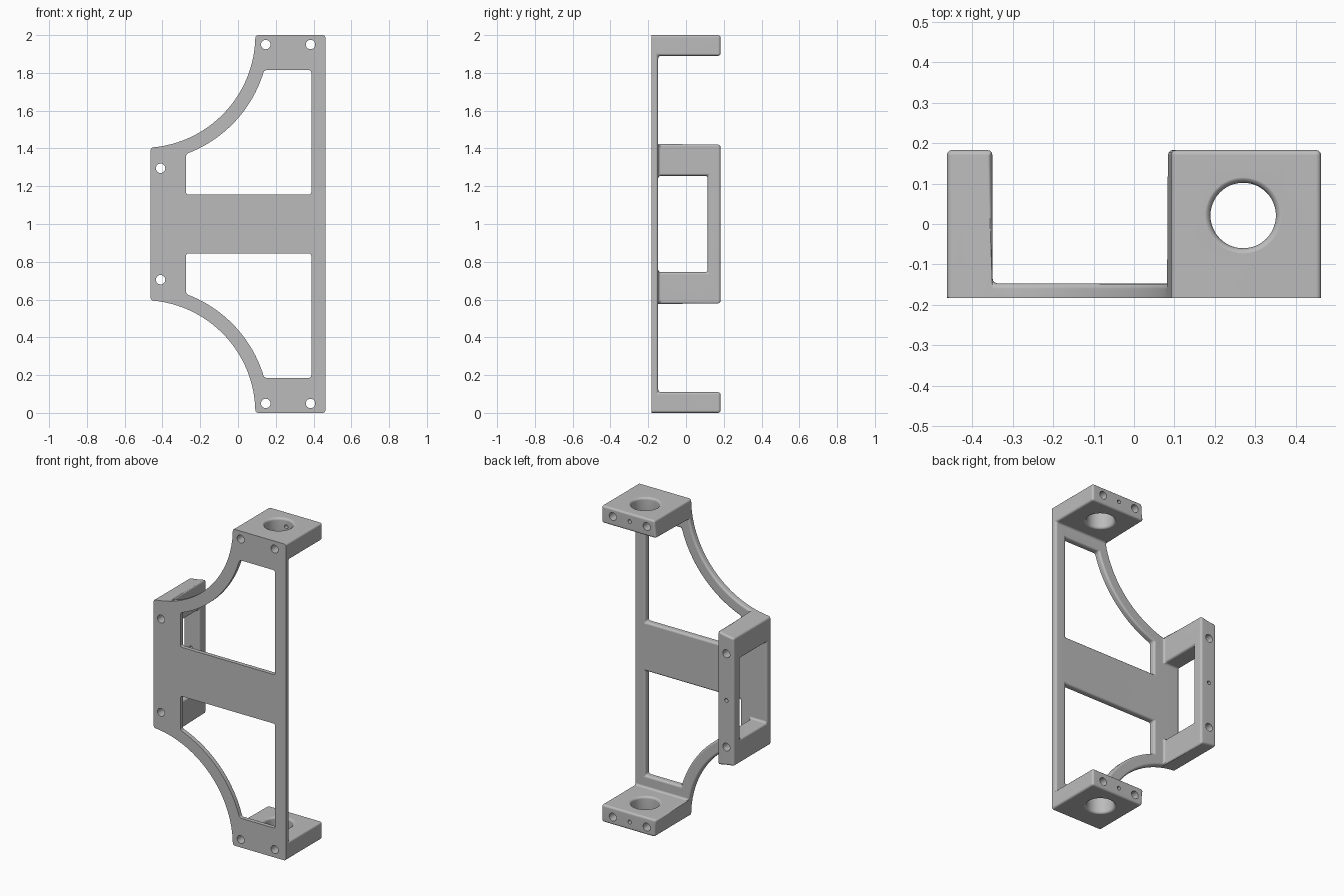
import bpy
import bmesh
from math import sin, cos, asin, acos, pi, radians

cube = bpy.data.objects.get("Cube")
if cube:
    bpy.data.objects.remove(cube, do_unlink=True)

# Overall sizes
W, D, H = 0.463, 0.183, 2.0       # half width, half depth, height
PLATE_BACK = -0.147               # rear face of the thin plate
FRAME_X = -0.35                   # inner face of the side frame
BLOCK_Z = 1.89                    # underside of the top block
ARC_X, ARC_Z = -0.505, 2.0        # centre of the concave arcs
R_OUT, R_IN = 0.597, 0.67
ROUND = 0.013

grey = bpy.data.materials.new("Plain grey")
grey.use_nodes = True
grey.diffuse_color = (0.5, 0.5, 0.5, 1)
grey.node_tree.nodes["Principled BSDF"].inputs["Base Color"].default_value = (0.5, 0.5, 0.5, 1)


def make_object(name, bm):
    bmesh.ops.recalc_face_normals(bm, faces=bm.faces[:])
    mesh = bpy.data.meshes.new(name)
    bm.to_mesh(mesh)
    bm.free()
    obj = bpy.data.objects.new(name, mesh)
    bpy.context.collection.objects.link(obj)
    return obj


def prism(name, outline, y0, y1):
    """Extrude an x-z outline along y."""
    bm = bmesh.new()
    face = bm.faces.new([bm.verts.new((x, y0, z)) for x, z in outline])
    new = bmesh.ops.extrude_face_region(bm, geom=[face])["geom"]
    bmesh.ops.translate(bm, vec=(0, y1 - y0, 0),
                        verts=[v for v in new if isinstance(v, bmesh.types.BMVert)])
    return make_object(name, bm)


def box(name, x0, x1, y0, y1, z0, z1):
    return prism(name, [(x0, z0), (x1, z0), (x1, z1), (x0, z1)], y0, y1)


def rod(x, z, r, y0, y1):
    """Round cutter along y."""
    n = 24
    return prism("hole_cutter", [(x + r * cos(2 * pi * i / n), z + r * sin(2 * pi * i / n))
                                 for i in range(n)], y0, y1)


def lathe(name, profile, x, y, n=48):
    """Closed solid of revolution about a vertical axis."""
    bm = bmesh.new()
    rings = [[bm.verts.new((x + r * cos(2 * pi * i / n), y + r * sin(2 * pi * i / n), z))
              for i in range(n)] for r, z in profile]
    for a, b in zip(rings, rings[1:]):
        for i in range(n):
            j = (i + 1) % n
            bm.faces.new((a[i], a[j], b[j], b[i]))
    bm.faces.new(rings[0])
    bm.faces.new(rings[-1])
    return make_object(name, bm)


def arc(r, a0, a1, n):
    return [(ARC_X + r * sin(a0 + (a1 - a0) * i / n), ARC_Z - r * cos(a0 + (a1 - a0) * i / n))
            for i in range(n + 1)]


def flip(points):
    """Mirror an outline about mid height."""
    return [(x, H - z) for x, z in reversed(points)]


def cut(body, cutters):
    for c in cutters:
        c.hide_render = True
        mod = body.modifiers.new("cut", "BOOLEAN")
        mod.operation, mod.solver, mod.object = "DIFFERENCE", "EXACT", c
        bpy.ops.object.modifier_apply(modifier=mod.name)
        bpy.data.objects.remove(c, do_unlink=True)


# Solid block with the whole front outline
a_start = asin((-W - ARC_X) / R_OUT)
a_frame = asin((FRAME_X - ARC_X) / R_OUT)
a_block = acos((ARC_Z - BLOCK_Z) / R_OUT)
upper = (arc(R_OUT, a_start, a_frame, 3) + arc(R_OUT, a_frame, a_block, 20)[1:]
         + arc(R_OUT, a_block, pi / 2, 3)[1:] + [(W, H)])
body = prism("mounting_bracket", upper + flip(upper), -D, D)
bpy.context.view_layer.objects.active = body
body.select_set(True)

# Back pocket, side frame opening and the two plate windows
window = arc(R_IN, asin((-0.275 - ARC_X) / R_IN), acos((ARC_Z - 1.815) / R_IN), 20)
window += [(0.388, 1.815), (0.388, 1.155), (-0.275, 1.155)]
cut(body, [
    box("pocket", FRAME_X, 1, PLATE_BACK, 1, H - BLOCK_Z, BLOCK_Z),
    box("frame_opening", -1, -0.3, PLATE_BACK, 0.115, 0.745, 1.255),
    prism("window", window, -1, 1),
    prism("window", flip(window), -1, 1),
])

# Round every sharp edge except those of the flat front
bm = bmesh.new()
bm.from_mesh(body.data)
bmesh.ops.remove_doubles(bm, verts=bm.verts[:], dist=0.0005)
bmesh.ops.dissolve_limit(bm, angle_limit=0.01, verts=bm.verts[:], edges=bm.edges[:])
sharp = [e for e in bm.edges if len(e.link_faces) == 2
         and e.calc_face_angle(0) > radians(40)
         and not all(v.co.y < -D + 0.001 for v in e.verts)]
bmesh.ops.bevel(bm, geom=sharp, offset=ROUND, offset_type="OFFSET", segments=3, profile=0.5,
                affect="EDGES", clamp_overlap=False, loop_slide=False)
bm.to_mesh(body.data)
bm.free()

# Large bores with softened rims, one per end block
rim = [(0.097, 2.001), (0.091, 1.9985), (0.085, 1.995), (0.081, 1.986)]
bore = rim + [(r, H + BLOCK_Z - z) for r, z in reversed(rim)]
cutters = [lathe("bore", bore, 0.27, 0.021),
           lathe("bore", [(r, H - z) for r, z in bore], 0.27, 0.021)]

# Screw holes right through, and small pin holes from the back
for x, z in [(0.147, 1.95), (0.384, 1.95), (-0.41, 1.295)]:
    cutters += [rod(x, z, 0.025, -1, 1), rod(x, H - z, 0.025, -1, 1)]
for x, z in [(0.266, 1.95), (0.266, 0.05), (-0.41, 1.0)]:
    cutters.append(rod(x, z, 0.012, 0.06, 1))
cut(body, cutters)

# Finish
body.data.materials.clear()
body.data.materials.append(grey)
for p in body.data.polygons:
    p.material_index = 0
bpy.ops.object.shade_smooth_by_angle(angle=radians(40))
weighted = body.modifiers.new("even_shading", "WEIGHTED_NORMAL")
weighted.keep_sharp = True
